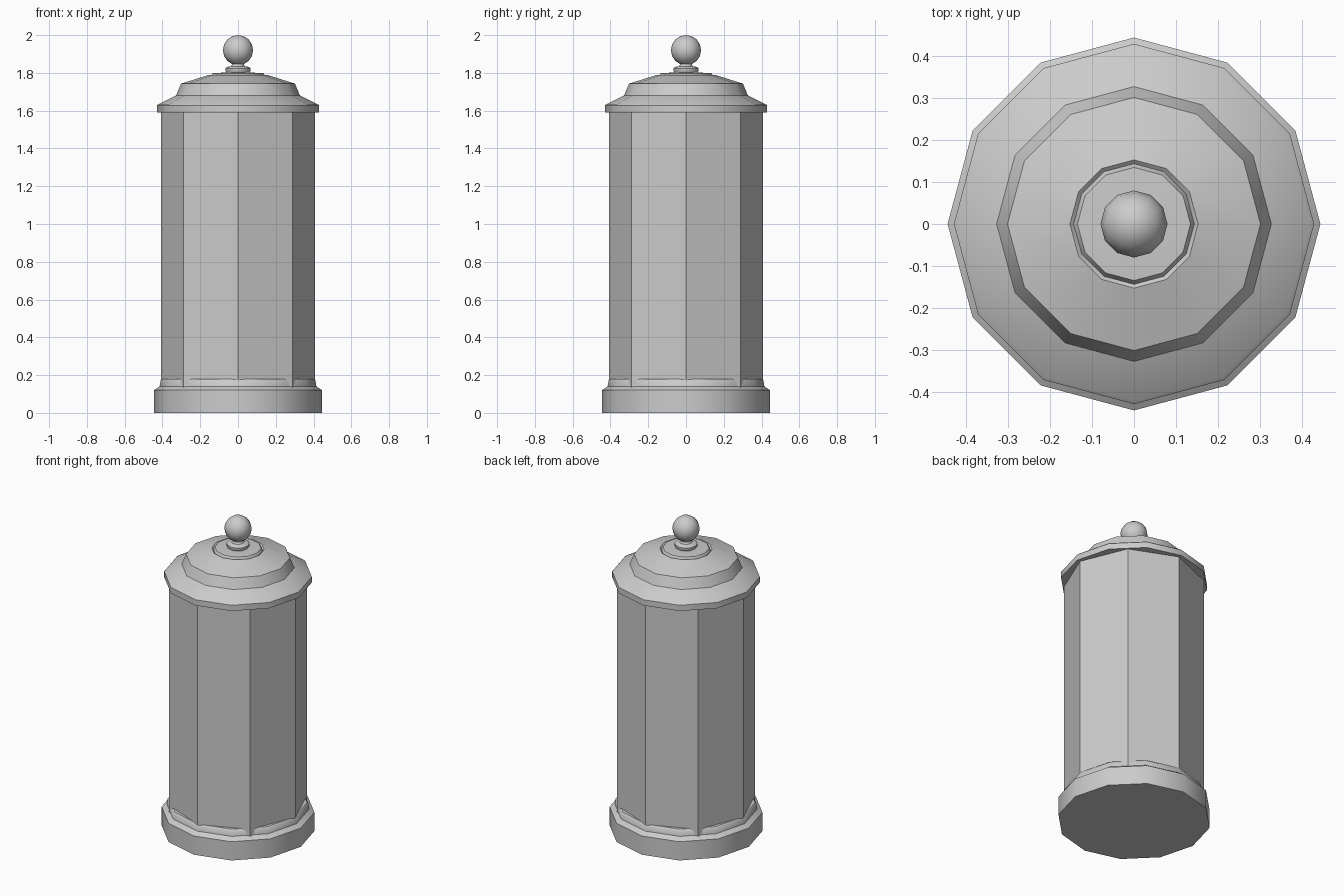
import bpy, bmesh, math

if "Cube" in bpy.data.objects:
    bpy.data.objects.remove(bpy.data.objects["Cube"])


def lathe(name, profile, sides, angle=40):
    """Revolve (radius, z) points around z; radius 0 makes a pole."""
    bm = bmesh.new()
    rings = []
    for r, z in profile:
        n = 1 if r == 0 else sides
        rings.append([bm.verts.new((r * math.cos(2 * math.pi * i / sides),
                                    r * math.sin(2 * math.pi * i / sides), z))
                      for i in range(n)])
    for a, b in zip(rings, rings[1:]):
        for i in range(sides):
            j = (i + 1) % sides
            quad = [a[i % len(a)], a[j % len(a)], b[j % len(b)], b[i % len(b)]]
            bm.faces.new(list(dict.fromkeys(quad)))
    # profiles run bottom/outside to top/inside, so winding faces outward
    mesh = bpy.data.meshes.new(name)
    bm.to_mesh(mesh)
    bm.free()
    obj = bpy.data.objects.new(name, mesh)
    bpy.context.collection.objects.link(obj)
    bpy.ops.object.select_all(action='DESELECT')
    obj.select_set(True)
    bpy.context.view_layer.objects.active = obj
    bpy.ops.object.shade_smooth_by_angle(angle=math.radians(angle))
    return obj


# Base plinth with a chamfer and a thin collar around the body
lathe("base", [(0, 0), (0.445, 0), (0.445, 0.12), (0.415, 0.14),
               (0.41, 0.172), (0.402, 0.18), (0.37, 0.18)], 12)

# Octagonal body, tucked into base and lid
lathe("body", [(0.408, 0.13), (0.408, 1.6)], 8)

# Lid: overhanging rim, flared shoulder, shallow crown with a groove
lathe("lid", [(0.37, 1.59), (0.43, 1.59), (0.43, 1.627), (0.422, 1.634),
              (0.328, 1.68), (0.302, 1.743), (0.153, 1.79), (0.144, 1.782),
              (0.135, 1.798), (0, 1.806)], 12)

# Finial: foot ring, neck and ball
R, CZ = 0.08, 1.92
ball = [(R * math.sin(t), CZ - R * math.cos(t))
        for t in (math.pi * k / 8 for k in range(1, 8))]
lathe("finial", [(0.06, 1.8), (0.067, 1.812), (0.067, 1.824), (0.058, 1.832),
                 (0.037, 1.834)] + ball + [(0, CZ + R)], 12)
